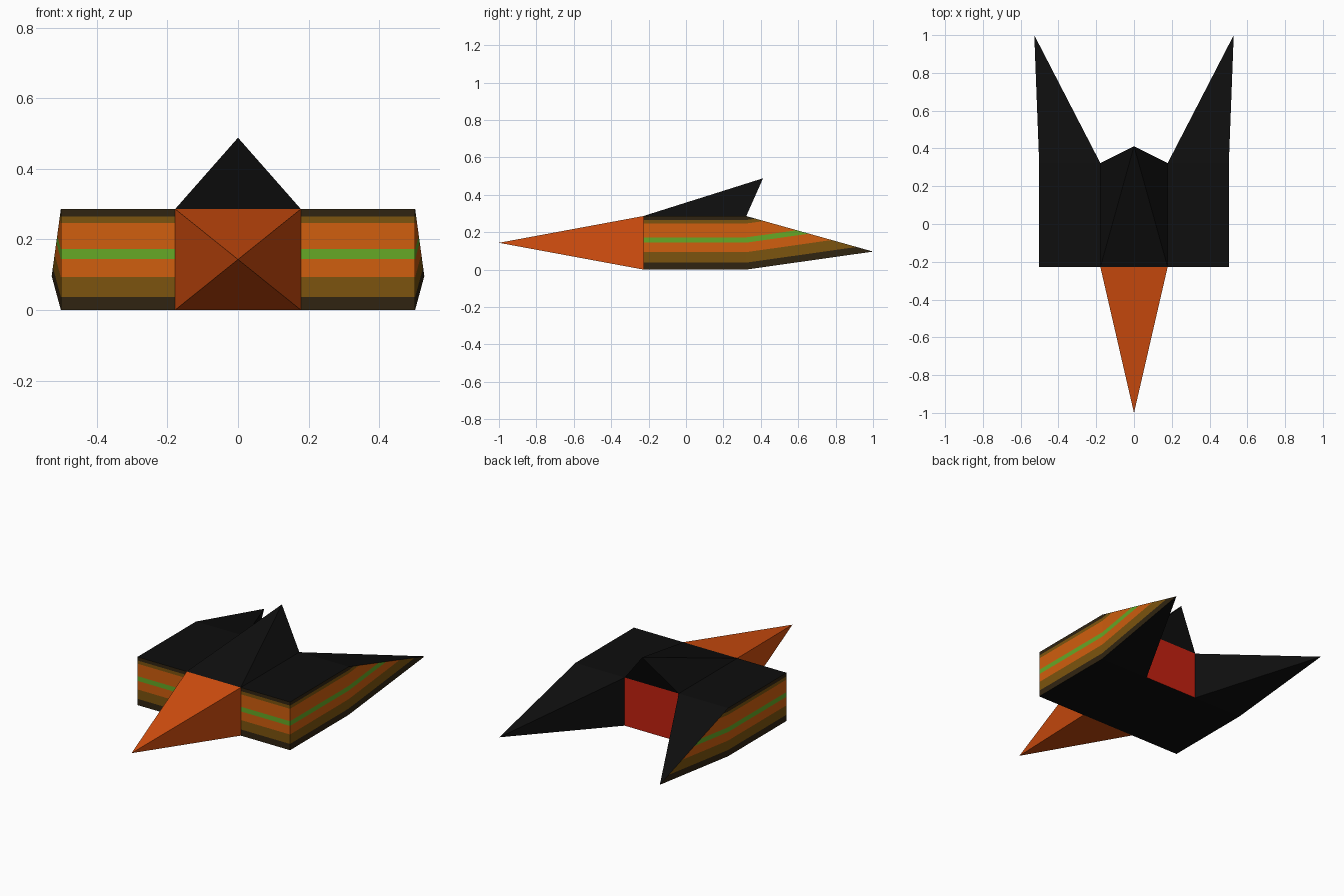
import bpy, bmesh
from mathutils import Vector

if "Cube" in bpy.data.objects:
    bpy.data.objects.remove(bpy.data.objects["Cube"])


def lin(c):
    c /= 255
    return c / 12.92 if c <= 0.04045 else ((c + 0.055) / 1.055) ** 2.4


def material(name, rgb):
    m = bpy.data.materials.new(name)
    m.diffuse_color = (*[lin(c) for c in rgb], 1)
    m.use_nodes = True
    m.node_tree.nodes["Principled BSDF"].inputs["Base Color"].default_value = m.diffuse_color
    return m


BLACK = material("black", (14, 14, 14))
NOSE = material("nose orange", (213, 79, 15))
RED = material("engine red", (196, 32, 16))
DARK = material("dark brown", (48, 36, 17))
BROWN = material("brown", (124, 84, 14))
ORANGE = material("stripe orange", (208, 94, 14))
GREEN = material("green", (102, 168, 38))

# Main dimensions
W, OUT, H = 0.178, 0.502, 0.286
FRONT, BACK = -0.228, 0.322
TIP = (0.528, 1.0, 0.096)
SLOPE = TIP[2] / (TIP[1] - BACK)


def build(name, verts, faces, mats):
    """Mesh whose faces all point away from the mean of its corners."""
    bm = bmesh.new()
    vs = [bm.verts.new(v) for v in verts]
    mid = sum((v.co for v in vs), Vector()) / len(vs)
    for f in faces:
        face = bm.faces.new([vs[i] for i in f])
        face.normal_update()
        if face.normal.dot(face.calc_center_median() - mid) < 0:
            face.normal_flip()
    bm.normal_update()
    me = bpy.data.meshes.new(name)
    ob = bpy.data.objects.new(name, me)
    bpy.context.collection.objects.link(ob)
    for m in mats:
        me.materials.append(m)
    return ob, bm


def finish(ob, bm):
    bm.to_mesh(ob.data)
    bm.free()


def box_corners(x0, x1):
    return [(x, y, z) for y in (FRONT, BACK) for x, z in
            ((x0, 0), (x1, 0), (x1, H), (x0, H))]


# Nose: four-sided spike
nose = box_corners(-W, W)[:4] + [(0, -1.0, 0.143)]
finish(*build("nose", nose, [(i, (i + 1) % 4, 4) for i in range(4)], [NOSE]))

# Centre body: black floor, red rear plate
ob, bm = build("body", box_corners(-W, W), [(0, 1, 5, 4), (4, 5, 6, 7)], [BLACK, RED])
for f in bm.faces:
    f.material_index = 1 if f.normal.y > 0.9 else 0
finish(ob, bm)

# Tail fin: pyramid leaning backwards over the body
fin = [(-W, FRONT, H), (W, FRONT, H), (W, BACK, H), (-W, BACK, H), (0, 0.412, 0.488)]
finish(*build("tail_fin", fin, [(i, (i + 1) % 4, 4) for i in range(4)], [BLACK]))

# Side pod running back into a pointed wing, mirrored
pod_faces = [(0, 1, 2, 3), (1, 2, 6, 5), (0, 1, 5, 4), (3, 2, 6, 7),
             (5, 6, 8), (4, 5, 8), (6, 7, 8), (7, 4, 8)]
ob, bm = build("side_pod_wing", box_corners(W, OUT) + [TIP], pod_faces,
               [BLACK, DARK, BROWN, ORANGE, GREEN])

# Stripes: upper limit of each band and its material slot
bands = [(0.037, 1), (0.093, 2), (0.144, 3), (0.172, 4),
         (0.19, 3), (0.246, 2 + 1), (0.265, 2), (1.0, 1)]


def striped(f):
    return f.normal.x > 0.9 or f.normal.y < -0.9


for wing in (False, True):
    normal = Vector((0, -SLOPE if wing else 0, 1))
    for h, _ in bands[:-1]:
        fs = [f for f in bm.faces if striped(f)
              and (f.calc_center_median().y > BACK) == wing]
        geom = fs + list({e for f in fs for e in f.edges}) + list({v for f in fs for v in f.verts})
        bmesh.ops.bisect_plane(bm, geom=geom, dist=1e-5,
                               plane_co=(0, BACK, h), plane_no=normal)
bm.normal_update()
for f in bm.faces:
    if striped(f):
        c = f.calc_center_median()
        h = c.z - SLOPE * max(0, c.y - BACK)
        f.material_index = next(m for top, m in bands if h < top)
finish(ob, bm)
mirror = ob.modifiers.new("mirror", "MIRROR")
mirror.use_axis[0] = True
mirror.use_mirror_merge = False
